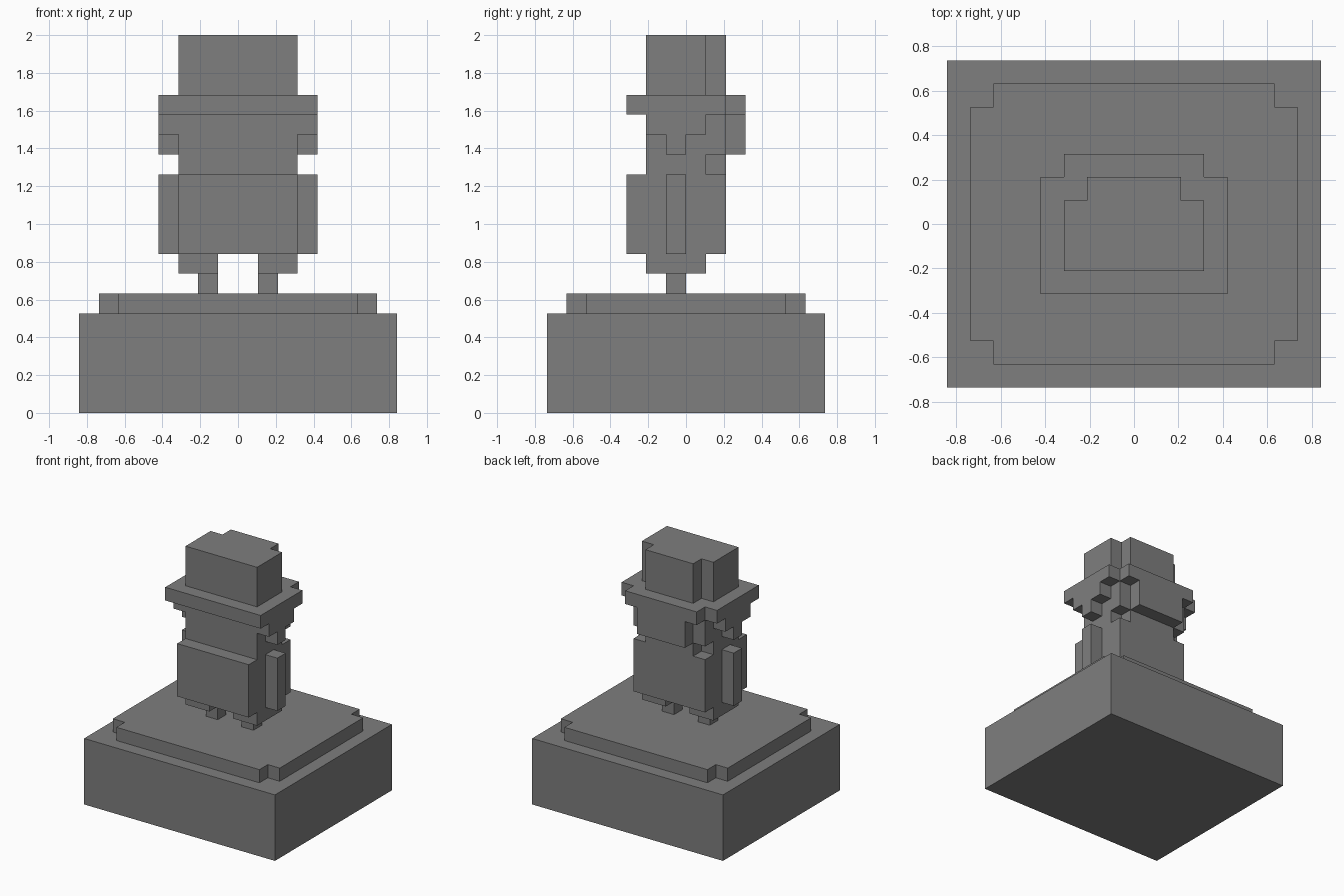
import bpy
import bmesh
from mathutils import Vector

if "Cube" in bpy.data.objects:
    bpy.data.objects.remove(bpy.data.objects["Cube"])

U = 2 / 19  # one block; all sizes below are in blocks

stone = bpy.data.materials.new("stone_grey")
stone.diffuse_color = (0.21, 0.21, 0.21, 1)
stone.use_nodes = True
stone.node_tree.nodes["Principled BSDF"].inputs["Base Color"].default_value = stone.diffuse_color


def prism(name, points, direction):
    """Extrude a flat outline of 3D points along a direction."""
    bm = bmesh.new()
    face = bm.faces.new([bm.verts.new(Vector(p) * U) for p in points])
    grown = bmesh.ops.extrude_face_region(bm, geom=[face], use_keep_orig=True)
    moved = [g for g in grown["geom"] if isinstance(g, bmesh.types.BMVert)]
    bmesh.ops.translate(bm, verts=moved, vec=Vector(direction) * U)
    bmesh.ops.recalc_face_normals(bm, faces=bm.faces)
    mesh = bpy.data.meshes.new(name)
    bm.to_mesh(mesh)
    bm.free()
    mesh.materials.append(stone)
    obj = bpy.data.objects.new(name, mesh)
    bpy.context.collection.objects.link(obj)
    return obj


def plan(name, half, z0, z1):
    """Slab symmetric in x, from the right half of its plan outline."""
    outline = half + [(-x, y) for x, y in reversed(half)]
    return prism(name, [(x, y, z0) for x, y in outline], (0, 0, z1 - z0))


def box(name, x0, x1, y0, y1, z0, z1):
    return prism(name, [(x0, y0, z0), (x1, y0, z0), (x1, y1, z0), (x0, y1, z0)],
                 (0, 0, z1 - z0))


# Pedestal with a notched slab on top
box("pedestal", -8, 8, -7, 7, 0, 5)
plan("pedestal_slab", [(6, -6), (6, -5), (7, -5), (7, 5), (6, 5), (6, 6)], 5, 6)

# Torso, head and the hair at the back
box("torso", -3, 3, -3, 2, 8, 12)
plan("head_lower", [(3, -2), (3, 1), (2, 1), (2, 2)], 12, 13)
plan("head_upper", [(3, -2), (3, 2), (2, 2), (2, 3)], 13, 15)

# Hat
plan("hat_brim", [(4, -3), (4, 2), (3, 2), (3, 3)], 15, 16)
plan("hat_crown", [(3, -2), (3, 1), (2, 1), (2, 2)], 16, 19)

# Limbs and side hair on both sides
side_hair = [(-2, 15), (-2, 14), (-1, 14), (-1, 13), (0, 13), (0, 14), (1, 14), (1, 15)]
for s, side in ((1, "right"), (-1, "left")):
    box("foot_" + side, s, 2 * s, -1, 0, 6, 7)
    box("leg_" + side, s, 3 * s, -2, 1, 7, 8)
    box("arm_" + side, 3 * s, 4 * s, -1, 0, 8, 12)
    prism("side_hair_" + side, [(3 * s, y, z) for y, z in side_hair], (s, 0, 0))
